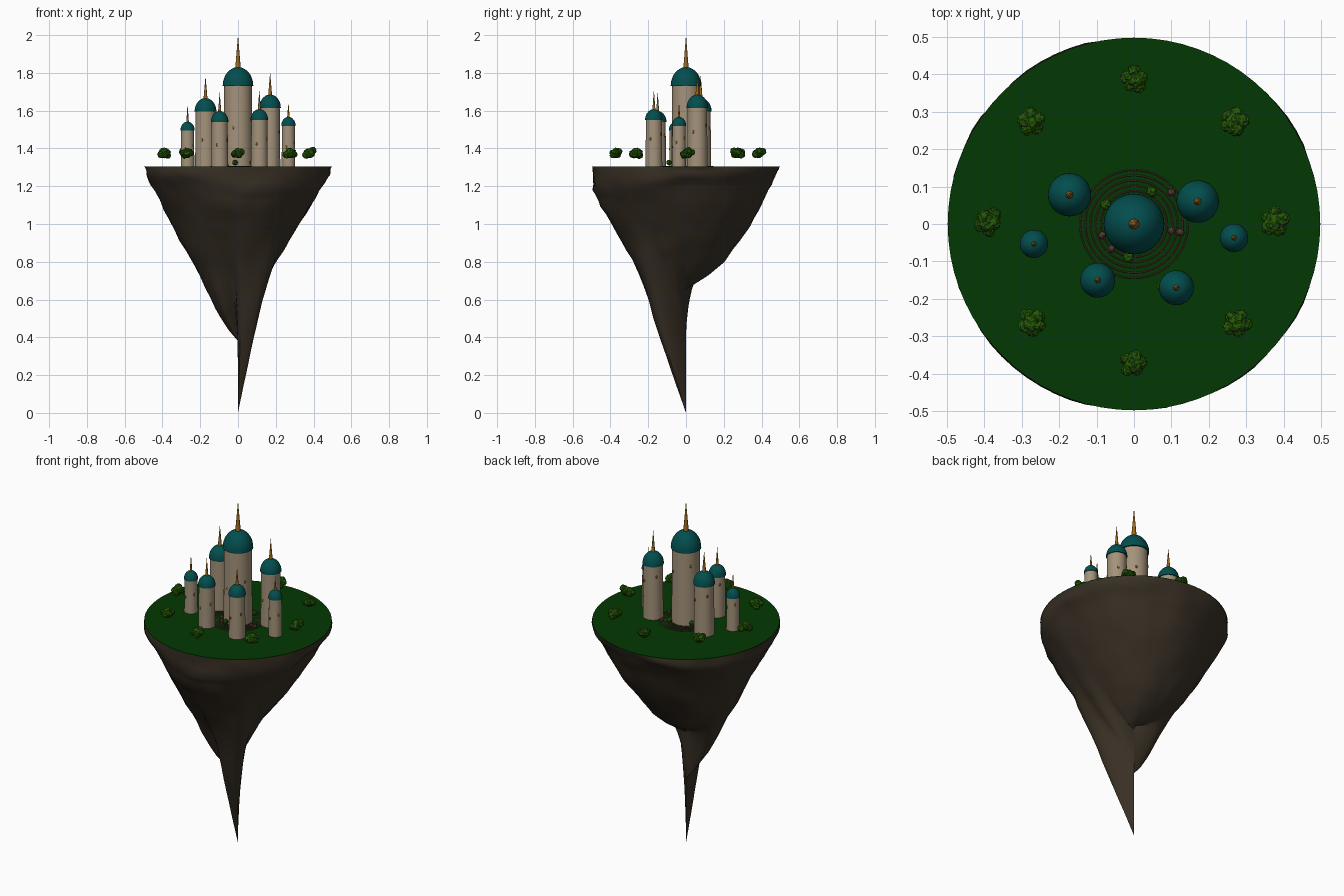
import bpy, bmesh, math, random
from mathutils import Vector, Matrix, noise

if "Cube" in bpy.data.objects:
    bpy.data.objects.remove(bpy.data.objects["Cube"])
random.seed(4)
GROUND = 1.305


def material(name, rgb):
    m = bpy.data.materials.new(name)
    m.use_nodes = True
    m.diffuse_color = (*rgb, 1)
    m.node_tree.nodes["Principled BSDF"].inputs["Base Color"].default_value = (*rgb, 1)
    return m


ROCK = material("dark rock", (.04, .029, .018))
GRASS = material("grass green", (.001, .04, .001))
STONE = material("tower stone", (.37, .29, .195))
TEAL = material("dome teal", (.001, .076, .076))
GOLD = material("gold", (.33, .14, .012))
LEAF = material("leaf green", (.018, .1, .002))
PATH = material("path brown", (.085, .04, .028))


def finish(bm, name, mat, smooth=True, angle=40):
    bmesh.ops.recalc_face_normals(bm, faces=bm.faces)
    mesh = bpy.data.meshes.new(name)
    bm.to_mesh(mesh)
    bm.free()
    mesh.materials.append(mat)
    ob = bpy.data.objects.new(name, mesh)
    bpy.context.collection.objects.link(ob)
    if smooth:
        bpy.ops.object.select_all(action='DESELECT')
        ob.select_set(True)
        bpy.context.view_layer.objects.active = ob
        bpy.ops.object.shade_smooth_by_angle(angle=math.radians(angle))
    return ob


def lathe(bm, profile, centre=(0, 0), sides=32, closed=False):
    """Revolve (radius, height) points about a vertical axis."""
    rings = []
    for r, z in profile:
        rings.append([bm.verts.new((centre[0] + r * math.cos(math.tau * i / sides),
                                    centre[1] + r * math.sin(math.tau * i / sides), z))
                      for i in range(sides)])
    pairs = list(zip(rings, rings[1:]))
    if closed:
        pairs.append((rings[-1], rings[0]))
    for a, b in pairs:
        for i in range(sides):
            j = (i + 1) % sides
            bm.faces.new((a[i], a[j], b[j], b[i]))
    return rings


# Floating rock: heights at set radii for a few compass directions
RADII = [.496, .485, .44, .36, .28, .2, .12, .05, 0]
LOBES = [
    (0, [GROUND, 1.26, 1.2, 1.05, .93, .83, .73, .67, .65]),
    (90, [GROUND, 1.26, 1.18, 1.03, .91, .8, .73, .685, .66]),
    (150, [GROUND, 1.25, 1.17, 1.0, .87, .78, .72, .68, .67]),
    (185, [GROUND, 1.25, 1.18, 1.02, .86, .72, .55, .44, .38]),
    (230, [GROUND, 1.25, 1.17, 1.01, .84, .68, .53, .44, .38]),
    (263, [GROUND, 1.2, 1.1, .99, .86, .74, .61, .49, .38]),
    (275, [GROUND, 1.18, 1.09, .95, .81, .6, .35, .14, 0]),
    (304, [GROUND, 1.19, 1.1, .95, .77, .56, .33, .14, 0]),
    (328, [GROUND, 1.22, 1.15, 1.02, .88, .76, .64, .54, .5]),
]
LOBES.append((360, LOBES[0][1]))


def heights(angle):
    for (a, ha), (b, hb) in zip(LOBES, LOBES[1:]):
        if a <= angle <= b:
            t = (angle - a) / (b - a)
            t = t * t * (3 - 2 * t)
            return [p + (q - p) * t for p, q in zip(ha, hb)]


SECTORS, SUB = 72, 3
bm = bmesh.new()
columns = []
for i in range(SECTORS):
    deg = 360 * i / SECTORS
    direction = Vector((math.cos(math.radians(deg)), math.sin(math.radians(deg)), 0))
    hs, column = heights(deg), []
    for k in range((len(RADII) - 1) * SUB + 1):
        n = min(k // SUB, len(RADII) - 2)
        t = k / SUB - n
        r = RADII[n] + (RADII[n + 1] - RADII[n]) * t
        z = hs[n] + (hs[n + 1] - hs[n]) * t
        if k > 0:
            bump = noise.noise(direction * 1.6 + Vector((0, 0, z * 6)))
            ridge = noise.noise(direction * 4 + Vector((0, 0, z * 17)))
            r = min(r * (1.008 + .04 * bump + .025 * ridge), .5)
        column.append(bm.verts.new(direction * r + Vector((0, 0, z))))
    columns.append(column)
for i in range(SECTORS):
    a, b = columns[i], columns[(i + 1) % SECTORS]
    for k in range(len(a) - 1):
        bm.faces.new((a[k], b[k], b[k + 1], a[k + 1]))
finish(bm, "floating_rock", ROCK, angle=60)

# Grass top
bm = bmesh.new()
rings = lathe(bm, [(.497, GROUND - .004), (.497, GROUND)], sides=SECTORS)
bm.faces.new(rings[-1])
finish(bm, "grass_top", GRASS)

# Towers: x, y, wall radius, wall top, spire top
TOWERS = {
    "main": (0, 0, .073, 1.73, 2.0),
    "back_right": (-.172, .078, .052, 1.595, 1.785),
    "back_left": (.17, .06, .051, 1.615, 1.805),
    "front_right": (-.097, -.15, .042, 1.54, 1.70),
    "front_left": (.113, -.17, .042, 1.55, 1.71),
    "side_right": (-.267, -.053, .034, 1.495, 1.635),
    "side_left": (.267, -.037, .034, 1.52, 1.645),
}
for name, (x, y, r, top, tip) in TOWERS.items():
    bm = bmesh.new()
    lathe(bm, [(r * 1.06, GROUND), (r, top)], (x, y))
    finish(bm, name + "_tower_wall", STONE)

    dome_r, rise = r * 1.11, r * 1.38
    arc = [math.pi / 2 * i / 10 for i in range(11)]
    bm = bmesh.new()
    lathe(bm, [(0, top)] + [(dome_r * math.cos(a), top + rise * math.sin(a)) for a in arc], (x, y))
    bmesh.ops.remove_doubles(bm, verts=bm.verts, dist=1e-5)
    finish(bm, name + "_tower_dome", TEAL)

    base = top + rise * .96
    bm = bmesh.new()
    lathe(bm, [(r * .2, base), (r * .1, base + (tip - base) * .5), (0, tip)], (x, y), 10)
    bmesh.ops.remove_doubles(bm, verts=bm.verts, dist=1e-5)
    finish(bm, name + "_tower_spire", GOLD)

    # Small oval windows winding up the wall
    bm = bmesh.new()
    for k in range(4):
        a = math.radians(-110 + 85 * k)
        z = GROUND + (top - GROUND) * (.48 + .11 * k)
        place = (Matrix.Translation((x + r * 1.01 * math.cos(a), y + r * 1.01 * math.sin(a), z))
                 @ Matrix.Rotation(a, 4, 'Z') @ Matrix.Diagonal((.004, .005, .009, 1)))
        bmesh.ops.create_uvsphere(bm, u_segments=10, v_segments=6, radius=1, matrix=place)
    finish(bm, name + "_tower_windows", GOLD)

# Ring paths around the main tower
for n in range(5):
    radius = .144 - .014 * n
    bm = bmesh.new()
    section = [math.tau * i / 6 for i in range(6)]
    lathe(bm, [(radius + .0022 * math.cos(a), GROUND + .001 + .0022 * math.sin(a)) for a in section],
          sides=48, closed=True)
    finish(bm, f"ring_path_{n + 1}", PATH)


def leaf_ball(bm, centre, radius, rough):
    made = bmesh.ops.create_icosphere(bm, subdivisions=3, radius=radius,
                                      matrix=Matrix.Translation(centre))
    for v in made["verts"]:
        v.co = centre + (v.co - centre) * random.uniform(1 - rough, 1 + rough)


# Outer ring of leafy bushes
BUSHES = [(.375, .008), (.265, .275), (0, .385), (-.275, .272),
          (-.388, .005), (-.27, -.265), (0, -.372), (.275, -.265)]
for n, (x, y) in enumerate(BUSHES):
    bm = bmesh.new()
    turn = random.uniform(0, math.tau)
    leaf_ball(bm, Vector((x, y, 1.376)), .026, .13)
    for k in range(5):
        a = turn + math.tau * k / 5
        reach = random.uniform(.016, .024)
        c = Vector((x + reach * math.cos(a), y + reach * math.sin(a), 1.376 + random.uniform(-.013, .013)))
        leaf_ball(bm, c, random.uniform(.015, .02), .13)
    finish(bm, f"bush_{n + 1}", LEAF, smooth=False)

# Shrubs and boulders at the foot of the main tower
bm = bmesh.new()
for x, y in [(.047, .086), (-.015, -.09), (-.075, .052), (.075, -.165)]:
    leaf_ball(bm, Vector((x, y, GROUND + .02)), .014, .1)
finish(bm, "small_shrubs", LEAF, smooth=False)
bm = bmesh.new()
for x, y in [(.1, .084), (.1, -.018), (.124, -.022), (-.085, -.03), (-.06, -.066)]:
    leaf_ball(bm, Vector((x, y, GROUND + .005)), .01, .06)
finish(bm, "boulders", PATH, smooth=False)
